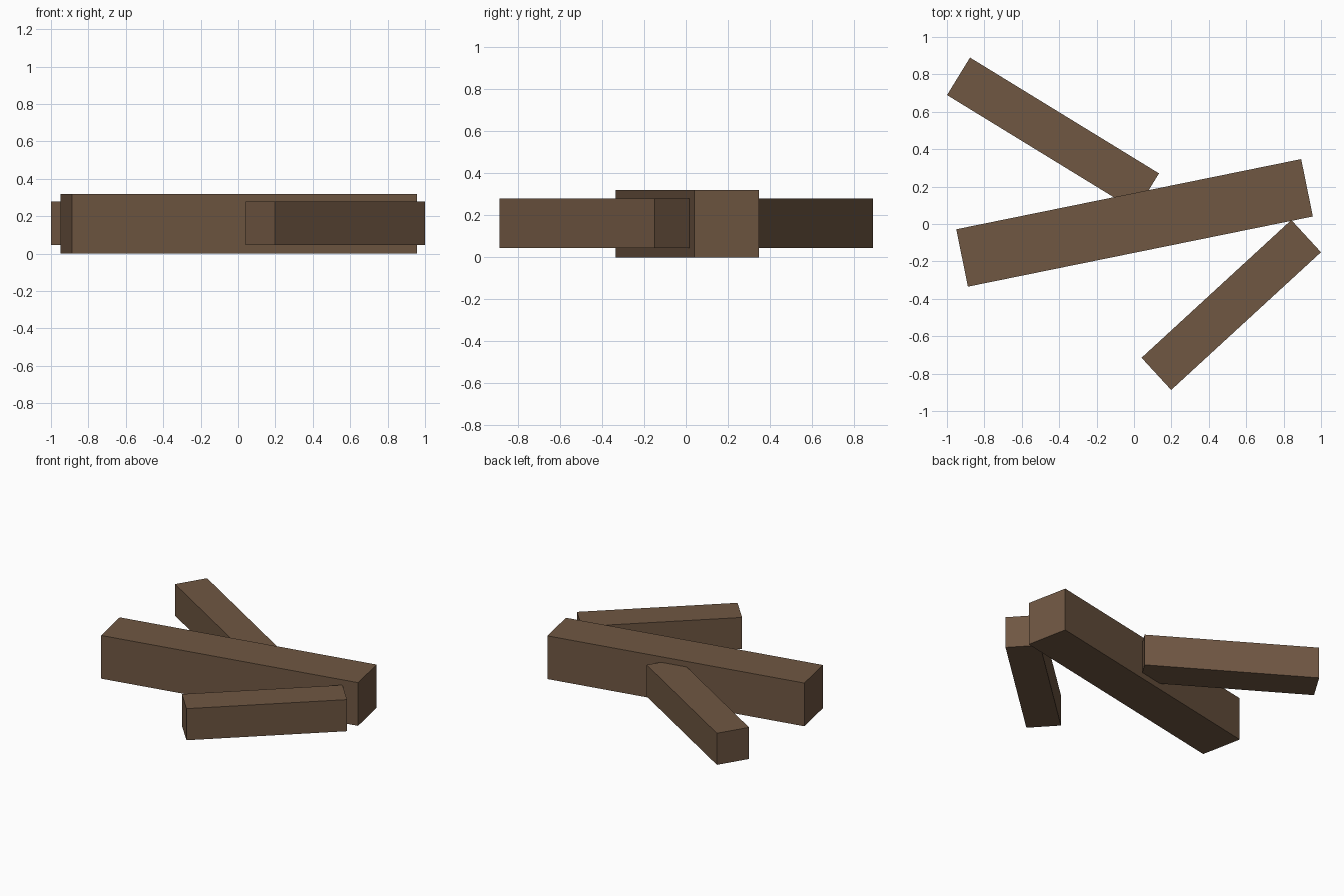
import bpy
from math import radians

if "Cube" in bpy.data.objects:
    bpy.data.objects.remove(bpy.data.objects["Cube"])

# Shared bark material
bark = bpy.data.materials.new("bark")
bark.diffuse_color = (0.16, 0.095, 0.055, 1)
bark.use_nodes = True
bark.node_tree.nodes["Principled BSDF"].inputs["Base Color"].default_value = bark.diffuse_color


def log(name, center, size, angle):
    """Square-cut log lying flat, turned about z by angle in degrees."""
    bpy.ops.mesh.primitive_cube_add(size=1, location=center,
                                    rotation=(0, 0, radians(angle)))
    ob = bpy.context.object
    ob.name = name
    ob.scale = size
    bpy.ops.object.transform_apply(location=False, rotation=False, scale=True)
    ob.data.materials.append(bark)


# Thick main log, then the two thinner logs lying against it
log("main_log", (0.003, 0.006, 0.16), (1.882, 0.313, 0.32), 11.5)
log("back_log", (-0.433, 0.48, 0.162), (1.185, 0.235, 0.234), -31.5)
log("front_log", (0.52, -0.433, 0.162), (1.088, 0.234, 0.234), 42.6)
